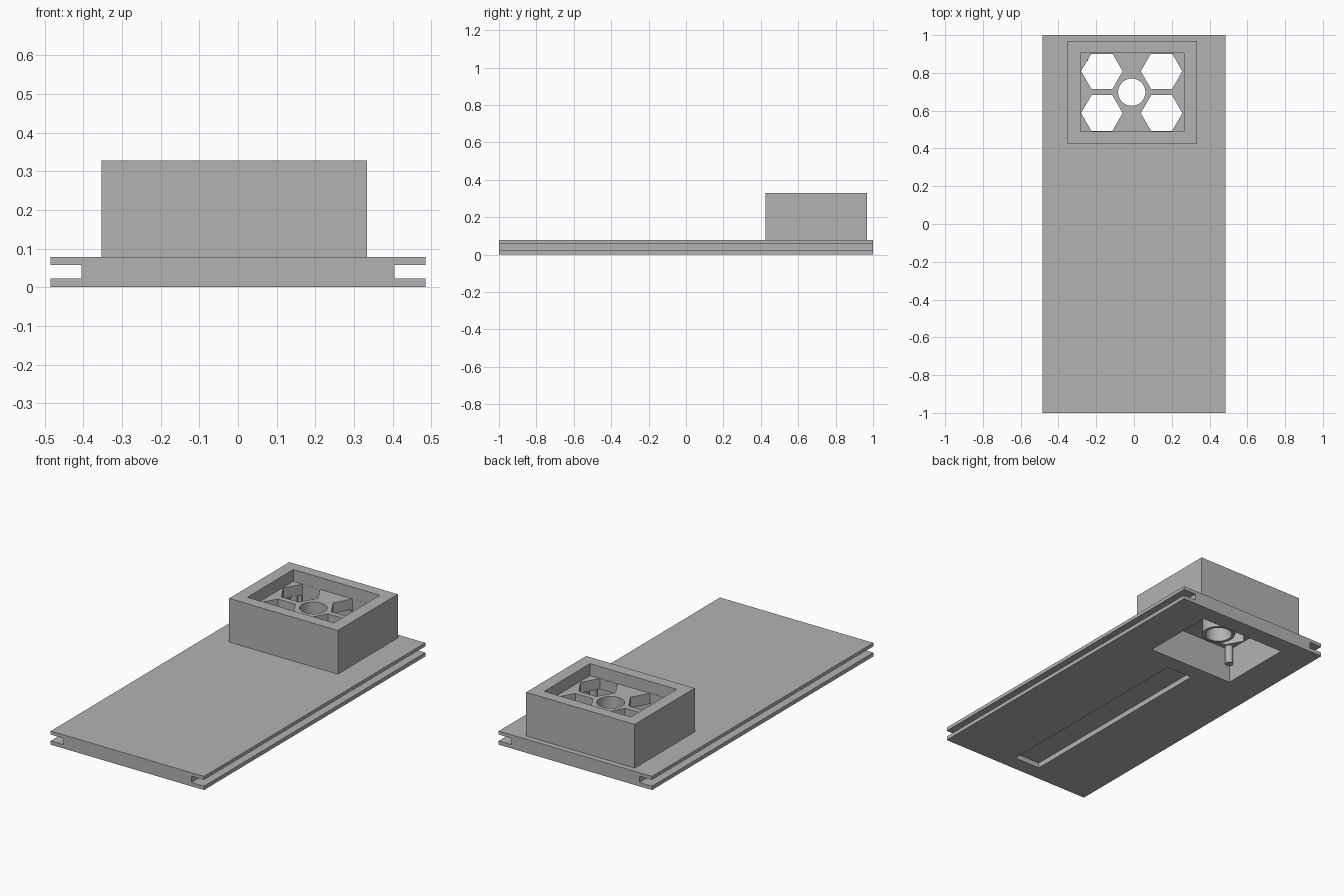
import bpy
import bmesh
import math

cube = bpy.data.objects.get("Cube")
if cube:
    bpy.data.objects.remove(cube, do_unlink=True)

grey = bpy.data.materials.new("plain grey")
grey.use_nodes = True
colour = (0.45, 0.45, 0.45, 1)
grey.diffuse_color = colour
grey.node_tree.nodes["Principled BSDF"].inputs["Base Color"].default_value = colour


def prism(name, outline, low, high, axis="z"):
    """Extrude an outline up z, or an x-z outline along y."""
    place = (lambda p, d: (p[0], p[1], d)) if axis == "z" else (lambda p, d: (p[0], d, p[1]))
    bm = bmesh.new()
    face = bm.faces.new([bm.verts.new(place(p, low)) for p in outline])
    moved = bmesh.ops.extrude_face_region(bm, geom=[face])["geom"]
    verts = [v for v in moved if isinstance(v, bmesh.types.BMVert)]
    bmesh.ops.translate(bm, verts=verts, vec=place((0, 0), high - low))
    bmesh.ops.recalc_face_normals(bm, faces=bm.faces)
    mesh = bpy.data.meshes.new(name)
    bm.to_mesh(mesh)
    bm.free()
    mesh.materials.append(grey)
    obj = bpy.data.objects.new(name, mesh)
    bpy.context.collection.objects.link(obj)
    return obj


def rectangle(x0, x1, y0, y1):
    return [(x0, y0), (x1, y0), (x1, y1), (x0, y1)]


def ring(x, y, radius, sides):
    return [(x + radius * math.cos(math.tau * i / sides),
             y + radius * math.sin(math.tau * i / sides)) for i in range(sides)]


def cut(target, cutters):
    bpy.context.view_layer.objects.active = target
    for cutter in cutters:
        mod = target.modifiers.new("cut", "BOOLEAN")
        mod.operation = "DIFFERENCE"
        mod.solver = "EXACT"
        mod.object = cutter
        bpy.ops.object.modifier_apply(modifier=mod.name)


# Base board with a groove along each long edge
half, inner, top = 0.485, 0.405, 0.078
right_edge = [(half, 0), (half, 0.022), (inner, 0.022), (inner, 0.058), (half, 0.058), (half, top)]
left_edge = [(-x, z) for x, z in reversed(right_edge)]
board = prism("base_board", right_edge + left_edge, -1, 1, axis="y")

# Raised housing
housing = prism("housing", rectangle(-0.353, 0.334, 0.425, 0.968), top, 0.328)

# Cutters: lower cavity, underside slot, top recess, bore and hexagons
x0, x1, y0, y1 = -0.284, 0.264, 0.49, 0.905
cx, cy = -0.012, 0.698
cavity = prism("cavity_cutter", rectangle(x0, x1, 0.465, 0.9), -0.1, 0.2)
slot = prism("slot_cutter", rectangle(-0.09, 0.075, -0.91, 0.372), -0.1, 0.03)
recess = prism("recess_cutter", rectangle(x0, x1, y0, y1), 0.26, 0.5)
bore = prism("bore_cutter", ring(cx, cy, 0.072, 48), -0.1, 0.5)
hexes = [prism("hexagon_cutter", ring(cx + 0.158 * sx, cy + 0.111 * sy, 0.11, 6), 0.15, 0.3)
         for sx in (-1, 1) for sy in (-1, 1)]

cut(board, [cavity, slot])
cut(housing, [cavity, recess, bore] + hexes)

# Tube below the centre hole
tube = prism("centre_tube", ring(cx, cy, 0.088, 48), 0.094, 0.205)
cut(tube, [bore])

# Short posts in the cavity corners
for x in (x0 + 0.022, x1 - 0.022):
    for y in (y0, y1 - 0.025):
        prism("corner_post", ring(x, y, 0.022, 16), 0.094, 0.205)

for cutter in [cavity, slot, recess, bore] + hexes:
    bpy.data.objects.remove(cutter, do_unlink=True)

# Smooth round walls, keep sharp edges
for obj in list(bpy.context.scene.objects):
    if obj.name.startswith(("housing", "centre_tube", "corner_post")):
        bpy.ops.object.select_all(action="DESELECT")
        obj.select_set(True)
        bpy.context.view_layer.objects.active = obj
        bpy.ops.object.shade_smooth_by_angle(angle=math.radians(30))
